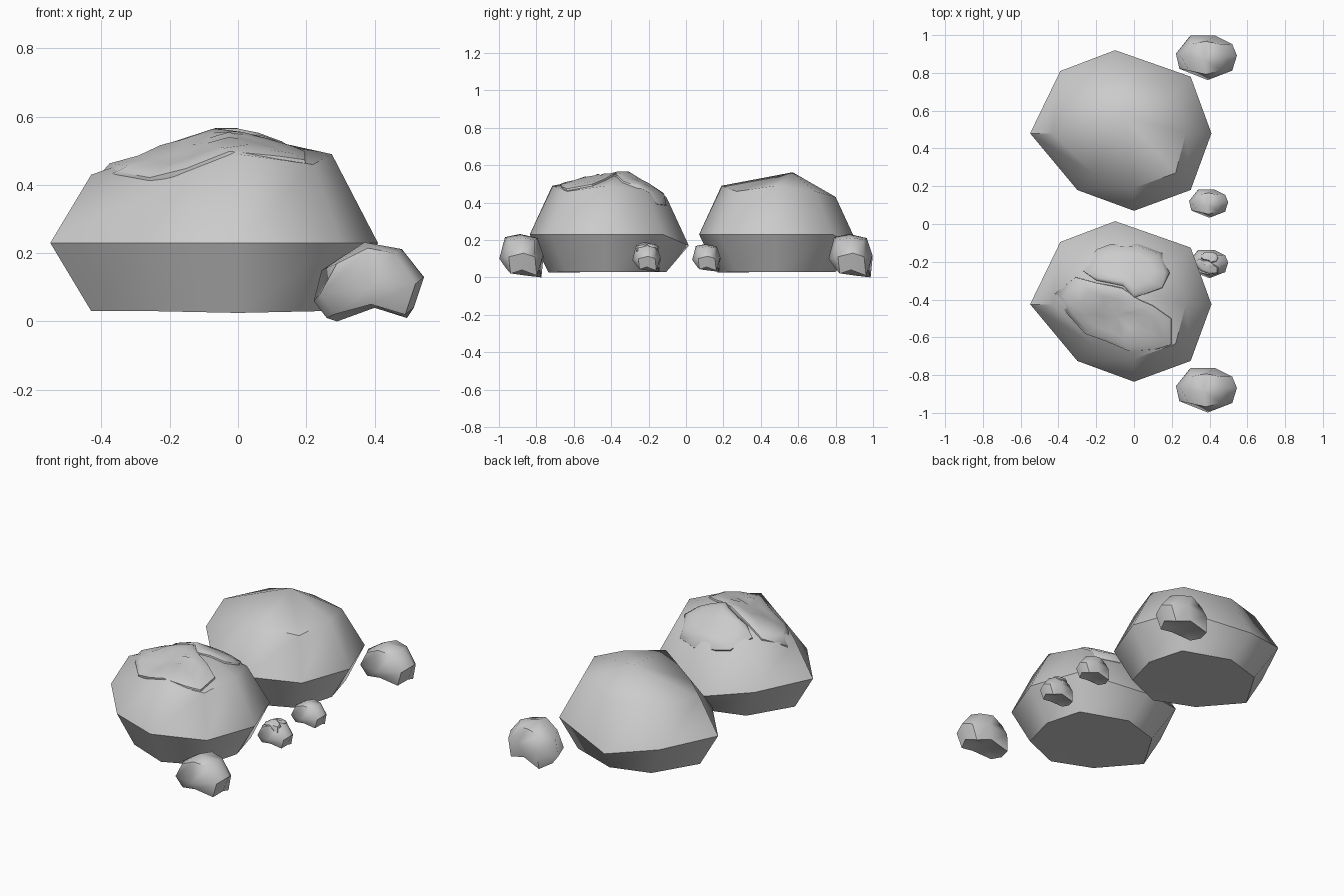
import bpy, math
from mathutils import Vector
from mathutils.bvhtree import BVHTree

if "Cube" in bpy.data.objects:
    bpy.data.objects.remove(bpy.data.objects["Cube"])

# Ring profiles (bottom, middle, top), eight points each, starting at +x going round to +y
BOULDER = [
    (0, 0.02, 0.03),
    [(.29, 0, .03), (.23, .22, .03), (-.05, .32, .03), (-.28, .25, .03),
     (-.43, 0, .03), (-.24, -.22, .03), (0, -.31, .025), (.23, -.22, .03)],
    [(.41, 0, .23), (.30, .30, .23), (-.10, .44, .17), (-.39, .33, .23),
     (-.55, 0, .23), (-.30, -.30, .23), (0, -.41, .23), (.30, -.30, .23)],
    [(.275, 0, .49), (.21, .21, .46), (-.05, .32, .43), (-.29, .24, .44),
     (-.43, 0, .43), (-.22, -.21, .40), (0, -.29, .49), (.22, -.21, .46)],
    (-.05, .09, .562)]
PEBBLE = [
    (0, .01, .055),
    [(.135, 0, .04), (.115, .08, .01), (.02, .095, .04), (-.09, .105, 0),
     (-.12, .02, .01), (-.10, -.05, .02), (.01, -.085, .05), (.11, -.06, .02)],
    [(.165, .01, .13), (.14, .07, .11), (.05, .115, .12), (-.08, .115, .10),
     (-.158, .02, .06), (-.14, -.06, .08), (.01, -.12, .10), (.14, -.07, .11)],
    [(.10, .01, .212), (.08, .07, .20), (0, .085, .21), (-.08, .07, .18),
     (-.135, .01, .15), (-.09, -.07, .17), (0, -.09, .215), (.08, -.07, .20)],
    (-.01, -.01, .232)]


def make(name, verts, faces):
    me = bpy.data.meshes.new(name)
    me.from_pydata(verts, [], faces)
    ob = bpy.data.objects.new(name, me)
    bpy.context.collection.objects.link(ob)
    bpy.context.view_layer.objects.active = ob
    ob.select_set(True)
    bpy.ops.object.shade_smooth_by_angle(angle=math.radians(50))
    ob.select_set(False)
    return ob


def lathe_faces(rings, n):
    """Quads between stacked rings of n points; first ring starts at vertex 0."""
    return [(r*n + i, r*n + (i+1) % n, (r+1)*n + (i+1) % n, (r+1)*n + i)
            for r in range(rings - 1) for i in range(n)]


def rock(name, shape, loc, s=1.0):
    low, *rings, peak = shape
    pts = [p for ring in rings for p in ring] + [low, peak]
    verts = [Vector(loc) + Vector(p) * s for p in pts]
    n, last = 8, 8 * (len(rings) - 1)
    lo, hi = len(pts) - 2, len(pts) - 1
    faces = lathe_faces(len(rings), n)
    faces += [(lo, (i+1) % n, i) for i in range(n)]
    faces += [(last + i, last + (i+1) % n, hi) for i in range(n)]
    make(name, verts, faces)
    return BVHTree.FromPolygons(verts, faces)


def moss(name, tree, outline, thick):
    """Thin cap draped over a rock, sinking in at its rim."""
    n = len(outline)
    cx = sum(p[0] for p in outline) / n
    cy = sum(p[1] for p in outline) / n

    def drape(x, y, off):
        hit, nor, _, _ = tree.ray_cast(Vector((x, y, 2)), Vector((0, 0, -1)))
        return hit + nor * off if hit else Vector((x, y, 0.1))

    verts = []
    for k, off in ((1, -.3), (.98, .5), (.85, 1), (.6, 1), (.3, 1)):
        verts += [drape(cx + (x-cx)*k, cy + (y-cy)*k, off*thick) for x, y in outline]
    faces = lathe_faces(5, n)
    verts.append(drape(cx, cy, thick))
    faces += [(4*n + i, 4*n + (i+1) % n, 5*n) for i in range(n)]
    make(name, verts, faces)


# Boulders and pebbles: bare group at the back, mossy group at the front
rock("bare_boulder", BOULDER, (0, .48, 0))
front = rock("mossy_boulder", BOULDER, (0, -.425, 0))
rock("back_stone", PEBBLE, (.38, .882, 0))
rock("front_stone", PEBBLE, (.38, -.878, 0))
rock("back_pebble", PEBBLE, (.393, .11, .03), .64)
tiny = rock("mossy_pebble", PEBBLE, (.393, -.21, .03), .64)

# Moss patches, outlines counter-clockwise in plan
rear = [(-.27, -.25), (-.20, -.30), (-.06, -.33), (0, -.39), (.07, -.37), (.15, -.34),
        (.19, -.26), (.15, -.16), (.02, -.11), (-.12, -.11), (-.20, -.14)]
fore = [(-.42, -.37), (-.36, -.47), (-.26, -.58), (-.15, -.62), (-.02, -.675), (.12, -.665),
        (.20, -.64), (.20, -.50), (.10, -.43), (.03, -.40), (-.06, -.335), (-.20, -.31),
        (-.31, -.28)]
moss("moss_rear", front, rear, .018)
moss("moss_front", front, fore, .018)


def shrink(outline):
    return [(.393 + (x + .07) * .2, -.21 + (y + .40) * .2) for x, y in outline]


moss("pebble_moss_rear", tiny, shrink(rear), .01)
moss("pebble_moss_front", tiny, shrink(fore), .01)
